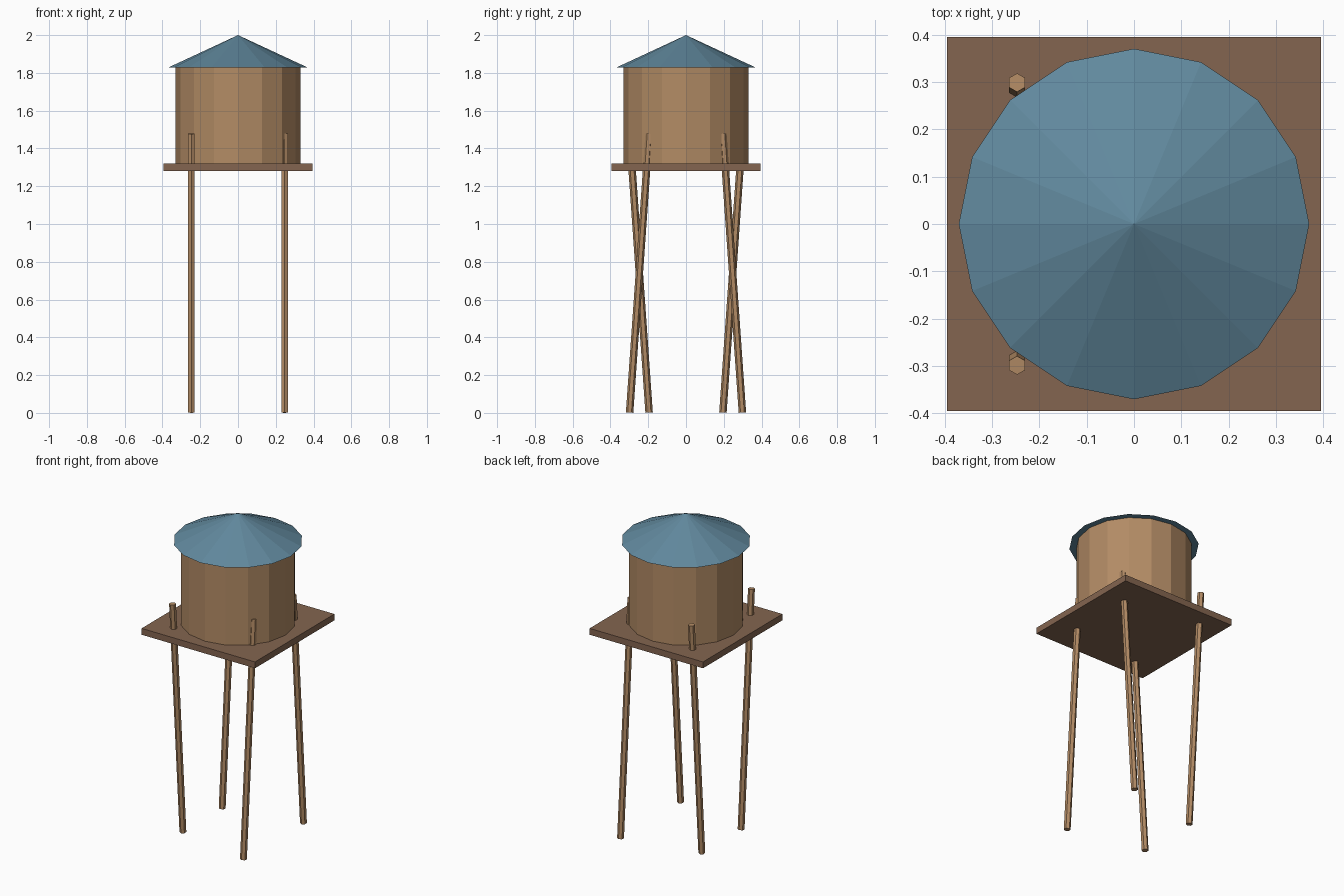
import bpy
from math import radians

if "Cube" in bpy.data.objects:
    bpy.data.objects.remove(bpy.data.objects["Cube"])


def material(name, rgb):
    mat = bpy.data.materials.new(name)
    mat.diffuse_color = (*rgb, 1)
    mat.use_nodes = True
    mat.node_tree.nodes["Principled BSDF"].inputs["Base Color"].default_value = mat.diffuse_color
    return mat


WOOD = material("wood", (0.45, 0.26, 0.13))
DARK_WOOD = material("dark_wood", (0.23, 0.13, 0.08))
BLUE = material("roof_blue", (0.12, 0.25, 0.34))


def finish(name, mat):
    obj = bpy.context.object
    obj.name = name
    obj.data.materials.append(mat)
    return obj


# Square platform
bpy.ops.mesh.primitive_cube_add(size=1, location=(0, 0, 1.30))
platform = finish("platform", DARK_WOOD)
platform.scale = (0.79, 0.79, 0.04)

# Sixteen-sided tank and overhanging conical roof
bpy.ops.mesh.primitive_cylinder_add(vertices=16, radius=0.33, depth=0.51,
                                    location=(0, 0, 1.575))
finish("tank", WOOD)
bpy.ops.mesh.primitive_cone_add(vertices=16, radius1=0.37, radius2=0, depth=0.172,
                                location=(0, 0, 1.914))
finish("roof", BLUE)

# Leaning hexagonal legs: left pair spreads upward, right pair spreads downward
for sx, side in ((-1, "left"), (1, "right")):
    for sy, end in ((-1, "front"), (1, "back")):
        bpy.ops.mesh.primitive_cylinder_add(
            vertices=6, radius=0.0197, depth=1.48,
            location=(sx * 0.247, sy * 0.247, 0.74),
            rotation=(sx * sy * radians(4), 0, 0))
        finish(f"{end}_{side}_leg", WOOD)
